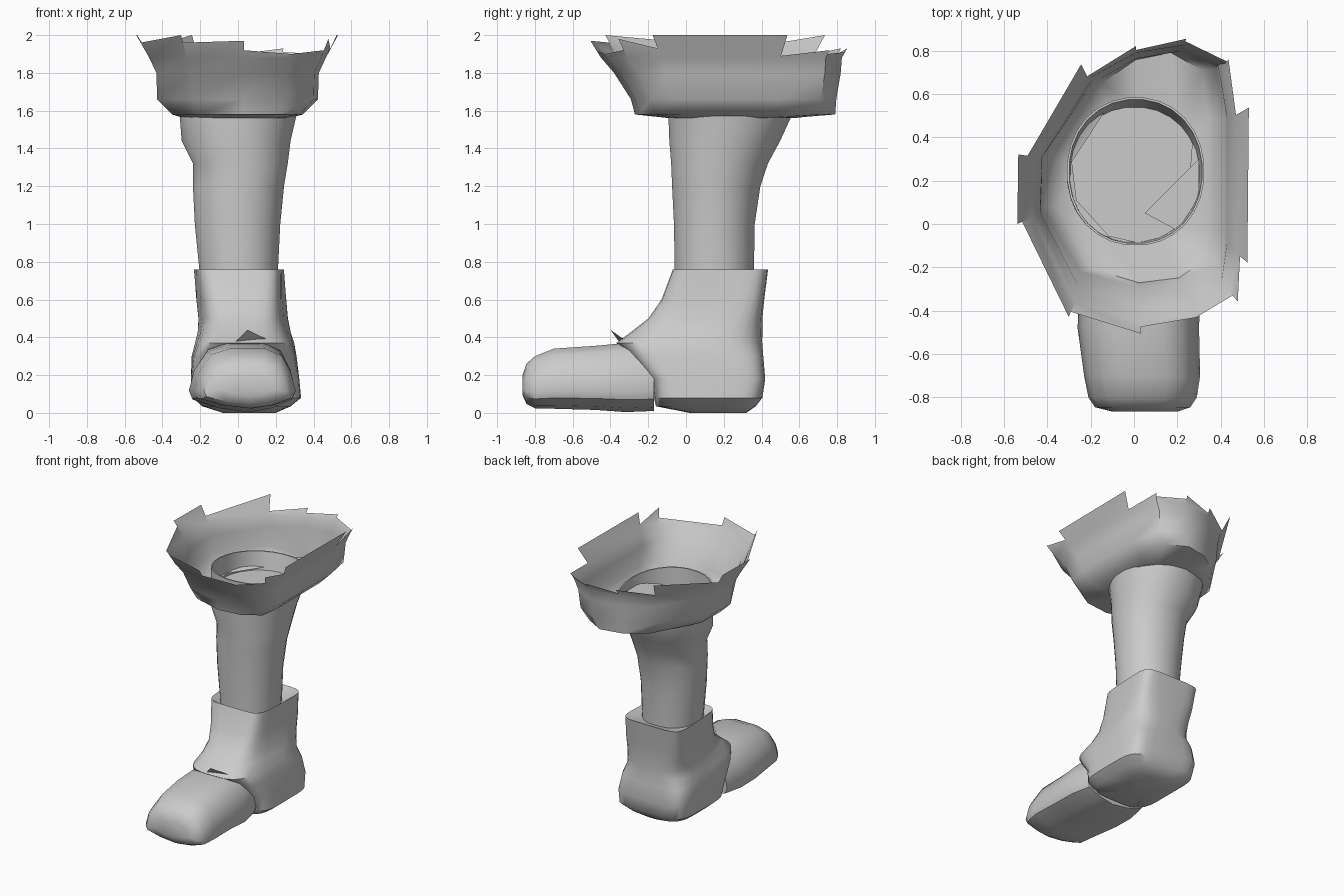
import bpy, bmesh, math
from mathutils import Vector

cube = bpy.data.objects.get("Cube")
if cube:
    bpy.data.objects.remove(cube, do_unlink=True)

grey = bpy.data.materials.new("light grey")
grey.use_nodes = True
COLOUR = (0.6, 0.6, 0.6, 1)
grey.diffuse_color = COLOUR
grey.node_tree.nodes["Principled BSDF"].inputs["Base Color"].default_value = COLOUR


def finish(name, bm, angle=40):
    """Turn a bmesh into a shaded, coloured object."""
    bmesh.ops.recalc_face_normals(bm, faces=bm.faces)
    mesh = bpy.data.meshes.new(name)
    bm.to_mesh(mesh)
    bm.free()
    mesh.materials.append(grey)
    ob = bpy.data.objects.new(name, mesh)
    bpy.context.collection.objects.link(ob)
    bpy.ops.object.select_all(action='DESELECT')
    ob.select_set(True)
    bpy.context.view_layer.objects.active = ob
    bpy.ops.object.shade_smooth_by_angle(angle=math.radians(angle))
    return ob


def loft(rings, cap_first=False, cap_last=False):
    """Skin closed rings that share one point count."""
    bm = bmesh.new()
    rows = [[bm.verts.new(p) for p in ring] for ring in rings]
    for a, b in zip(rows, rows[1:]):
        for i in range(len(a)):
            j = (i + 1) % len(a)
            bm.faces.new((a[i], a[j], b[j], b[i]))
    if cap_first:
        bm.faces.new(rows[0][::-1])
    if cap_last:
        bm.faces.new(rows[-1])
    return bm, rows


def level_ring(z, left, right, front, back, power=2.1, taper=0.0, tilt=0.0, count=28):
    """Rounded-box outline; taper narrows the front, tilt raises it."""
    cx, cy = (left + right) / 2, (front + back) / 2
    ring = []
    for i in range(count):
        a = 2 * math.pi * (i + 0.5) / count
        c, s = math.cos(a), math.sin(a)
        x = math.copysign(abs(c) ** (2 / power), c) * (right - left) / 2
        v = math.copysign(abs(s) ** (2 / power), s)
        x *= 1 - taper * (1 - v) / 2
        ring.append((cx + x, cy + v * (back - front) / 2, z - tilt * v))
    return ring


def sheet(name, points):
    """Single loose face."""
    bm = bmesh.new()
    bm.faces.new([bm.verts.new(p) for p in points])
    finish(name, bm)


# Leg shaft: its rim stands up inside the cuff, with a floor just below
shaft = [
    (0.70, -0.20, 0.21, -0.06, 0.36),
    (1.00, -0.23, 0.225, -0.065, 0.365),
    (1.20, -0.24, 0.245, -0.075, 0.395),
    (1.32, -0.24, 0.265, -0.08, 0.435),
    (1.44, -0.30, 0.28, -0.09, 0.50),
    (1.57, -0.31, 0.31, -0.095, 0.56),
    (1.70, -0.31, 0.325, -0.10, 0.585, 2.1, 0, 0.035),
    (1.70, -0.30, 0.315, -0.09, 0.575, 2.1, 0, 0.035),
    (1.54, -0.295, 0.30, -0.085, 0.54),
]
bm, _ = loft([level_ring(*s) for s in shaft], cap_last=True)
finish("leg_shaft", bm)
sheet("inner_flap", [(0.30, 0.30, 1.64), (0.05, 0.05, 1.57), (0.2, -0.03, 1.6), (0.30, 0.12, 1.64)])

# Ankle boot: boxy heel, instep sloping forward over the toe
ankle = [
    (0.0, -0.08, 0.20, 0.02, 0.32, 2.5),
    (0.035, -0.19, 0.28, -0.16, 0.37, 4),
    (0.08, -0.24, 0.335, -0.17, 0.405, 5),
    (0.18, -0.25, 0.325, -0.18, 0.42, 6),
    (0.30, -0.25, 0.315, -0.29, 0.41, 5, 0.05),
    (0.37, -0.24, 0.31, -0.37, 0.405, 3.5, 0.12),
    (0.43, -0.235, 0.30, -0.29, 0.405, 3.5, 0.22),
    (0.50, -0.23, 0.285, -0.20, 0.405, 4, 0.25),
    (0.60, -0.235, 0.27, -0.13, 0.415, 5, 0.2),
    (0.76, -0.24, 0.25, -0.07, 0.435, 6, 0.1),
    (0.73, -0.19, 0.20, -0.05, 0.35, 2.5),
]
bm, _ = loft([level_ring(*s) for s in ankle], cap_first=True)
finish("ankle_boot", bm, 38)

# Toe cap: cross-sections running from the tip to under the instep
outline = [(-0.45, 0), (0.1, -0.06), (0.55, 0), (0.94, 0.13), (1, 0.26), (0.9, 0.6),
           (0.72, 0.88), (0.4, 1), (-0.3, 1), (-0.66, 0.9), (-0.9, 0.6), (-1, 0.26), (-0.94, 0.13)]
toe = [
    (-0.865, 0.10, 0.20, -0.10, 0.20),
    (-0.845, 0.06, 0.26, -0.18, 0.26),
    (-0.80, 0.04, 0.30, -0.21, 0.29),
    (-0.70, 0.04, 0.34, -0.23, 0.305),
    (-0.48, 0.035, 0.355, -0.26, 0.30),
    (-0.32, 0.025, 0.37, -0.255, 0.305),
    (-0.17, 0.03, 0.36, -0.225, 0.27),
]
sections = []
for y, low, high, left, right in toe:
    mid, half = (left + right) / 2, (right - left) / 2
    sections.append([(mid + u * half, y, low + v * (high - low)) for u, v in outline])
bm, _ = loft(sections, True, True)
finish("toe_cap", bm, 40)

# Torn lip standing up where the instep meets the toe
sheet("instep_lip", [(-0.02, -0.35, 0.37), (0.15, -0.33, 0.39), (0.05, -0.40, 0.44)])

# Flared cuff: underside, bowl and rim
rim = [(0.03, -0.45), (0.28, -0.42), (0.44, -0.31), (0.465, -0.13), (0.465, 0.5), (0.42, 0.74),
       (0.23, 0.825), (0.01, 0.79), (-0.21, 0.67), (-0.46, 0.31), (-0.47, 0.03), (-0.27, -0.36)]
CENTRE = Vector((0.01, 0.24))
RIM_Z = 1.88


def shrink(p, across, front, back, z):
    depth = p[1] - CENTRE.y
    return (p[0] * across, CENTRE.y + depth * (front if depth < 0 else back), z)


collar = []
for p in rim:
    d = (Vector(p) - CENTRE).normalized()
    collar.append((CENTRE.x + d.x * 0.3, CENTRE.y + d.y * 0.325, 1.56))
rows = [
    collar,
    [shrink(p, 0.74, 0.74, 0.94, 1.58) for p in rim],
    [shrink(p, 0.91, 0.77, 0.95, 1.66) for p in rim],
    [shrink(p, 0.92, 0.9, 0.99, 1.80) for p in rim],
    [(x, y, RIM_Z) for x, y in rim],
]
bm, rows = loft(rows)

# Torn edge: one leaning panel per rim segment, start and end heights differ
tears = [(0.04, 0.02), (0.02, 0.04), (0.1, 0.05), (0.12, 0.12), (0.01, 0.04), (0.02, 0.03),
         (0.05, 0.02), (0.05, 0.02), (0.12, 0.05), (0.12, 0.12), (0.08, 0.12), (0.08, 0.09)]


def torn_corner(base, height):
    d = (Vector(base.co[:2]) - CENTRE).normalized() * height * 0.62
    return bm.verts.new(base.co + Vector((d.x, d.y, height)))


top = rows[-1]
for i, (h0, h1) in enumerate(tears):
    a, b = top[i], top[(i + 1) % len(top)]
    bm.faces.new((a, b, torn_corner(b, h1), torn_corner(a, h0)))
finish("flared_cuff", bm, 50)
